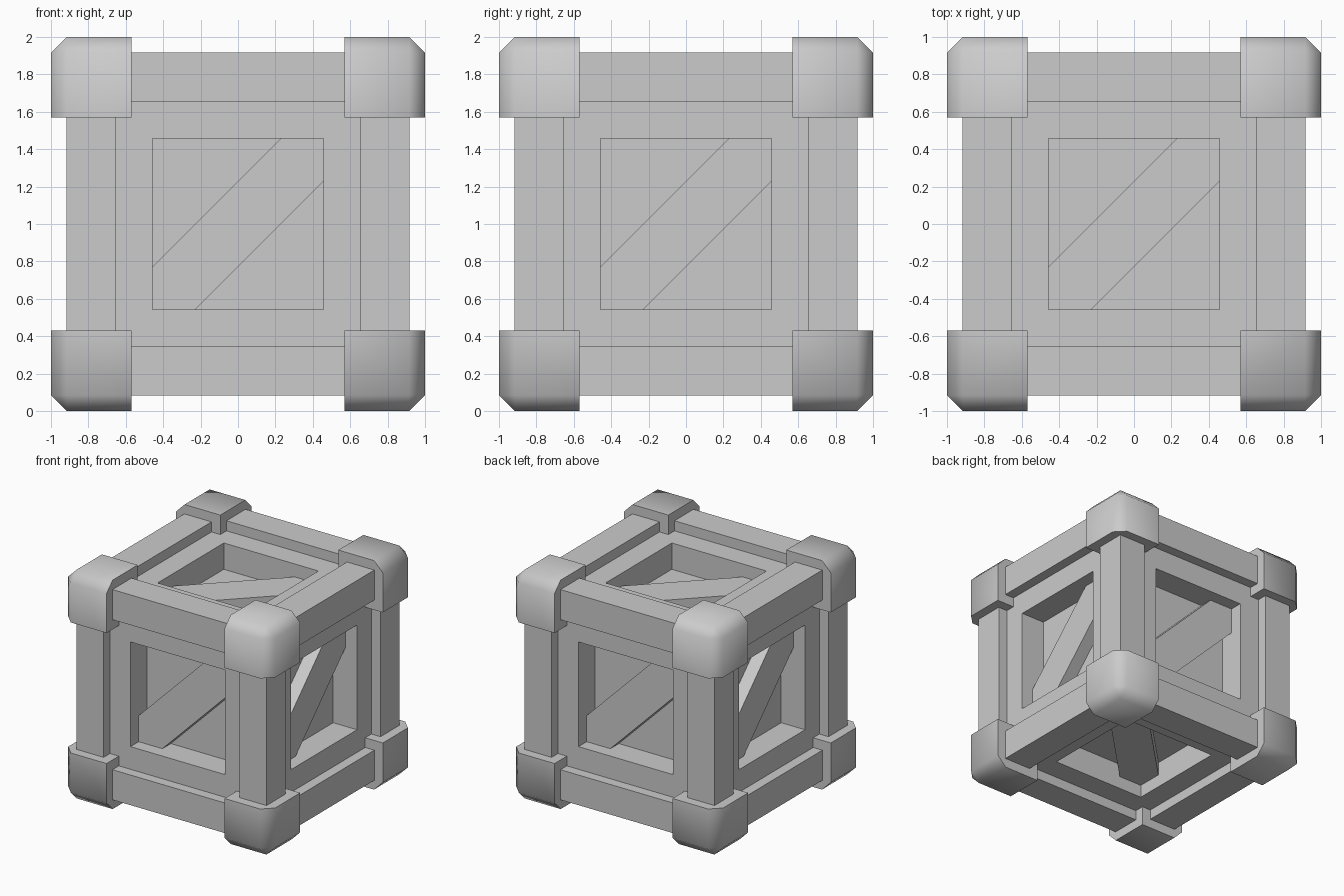
import bpy, bmesh
from itertools import product
from mathutils import Vector

if "Cube" in bpy.data.objects:
    bpy.data.objects.remove(bpy.data.objects["Cube"])

CENTRE = Vector((0, 0, 1))
HOLE, PANEL, FLOOR, BRACE_TOP = 0.457, 0.83, 0.60, 0.717
BEAM_IN, BEAM_OUT = 0.655, 0.918
CORNER_IN, CHAMFER = 0.57, 0.085


def finish(bm, name):
    bmesh.ops.recalc_face_normals(bm, faces=bm.faces[:])
    mesh = bpy.data.meshes.new(name)
    bm.to_mesh(mesh)
    bm.free()
    ob = bpy.data.objects.new(name, mesh)
    ob.location = CENTRE
    bpy.context.collection.objects.link(ob)
    return ob


def box(lo, hi):
    bm = bmesh.new()
    bmesh.ops.create_cube(bm, size=1)
    for v in bm.verts:
        v.co = Vector([lo[i] if v.co[i] < 0 else hi[i] for i in range(3)])
    bm.normal_update()
    return bm


# Core cube with a square recess in each face
bm = box([-PANEL] * 3, [PANEL] * 3)
sides = bm.faces[:]
bmesh.ops.inset_individual(bm, faces=sides, thickness=PANEL - HOLE, use_even_offset=True)
for f in sides:
    n = f.normal.copy()
    new = bmesh.ops.extrude_discrete_faces(bm, faces=[f])["faces"][0]
    bmesh.ops.translate(bm, verts=new.verts[:], vec=n * (FLOOR - PANEL))
finish(bm, "recessed_core")

# Diagonal brace in each recess: horizontal and vertical direction per face
X, Y, Z = Vector((1, 0, 0)), Vector((0, 1, 0)), Vector((0, 0, 1))
h, c = HOLE, HOLE / 2
outline = [(-h, -h), (-c, -h), (h, c), (h, h), (c, h), (-h, -c)]
for label, u, v in [("front", X, Z), ("right", Y, Z), ("back", -X, Z),
                    ("left", -Y, Z), ("top", X, Y), ("bottom", Y, X)]:
    n = u.cross(v)
    bm = bmesh.new()
    face = bm.faces.new([bm.verts.new(u * a + v * b + n * (FLOOR - 0.01)) for a, b in outline])
    geom = bmesh.ops.extrude_face_region(bm, geom=[face])["geom"]
    bmesh.ops.translate(bm, vec=n * (BRACE_TOP - FLOOR + 0.01),
                        verts=[g for g in geom if isinstance(g, bmesh.types.BMVert)])
    finish(bm, f"{label}_brace")

# Edge beams, four along each axis
for axis, s, t in product(range(3), (-1, 1), (-1, 1)):
    lo, hi = [0] * 3, [0] * 3
    lo[axis], hi[axis] = -CORNER_IN - 0.02, CORNER_IN + 0.02
    for i, sign in (((axis + 1) % 3, s), ((axis + 2) % 3, t)):
        lo[i], hi[i] = sorted((sign * BEAM_IN, sign * BEAM_OUT))
    finish(box(lo, hi), f"{'xyz'[axis]}_edge_beam")

# Corner caps, the three outer edges chamfered and smooth shaded
for signs in product((-1, 1), repeat=3):
    tip = Vector(signs)
    bm = box([min(s, s * CORNER_IN) for s in signs], [max(s, s * CORNER_IN) for s in signs])
    outer = min(bm.verts, key=lambda v: (v.co - tip).length)
    bmesh.ops.bevel(bm, geom=list(outer.link_edges), offset=CHAMFER,
                    offset_type='OFFSET', segments=1, affect='EDGES')
    ob = finish(bm, "corner_cap")
    bpy.ops.object.select_all(action='DESELECT')
    ob.select_set(True)
    bpy.context.view_layer.objects.active = ob
    bpy.ops.object.shade_smooth_by_angle(angle=1.05)
